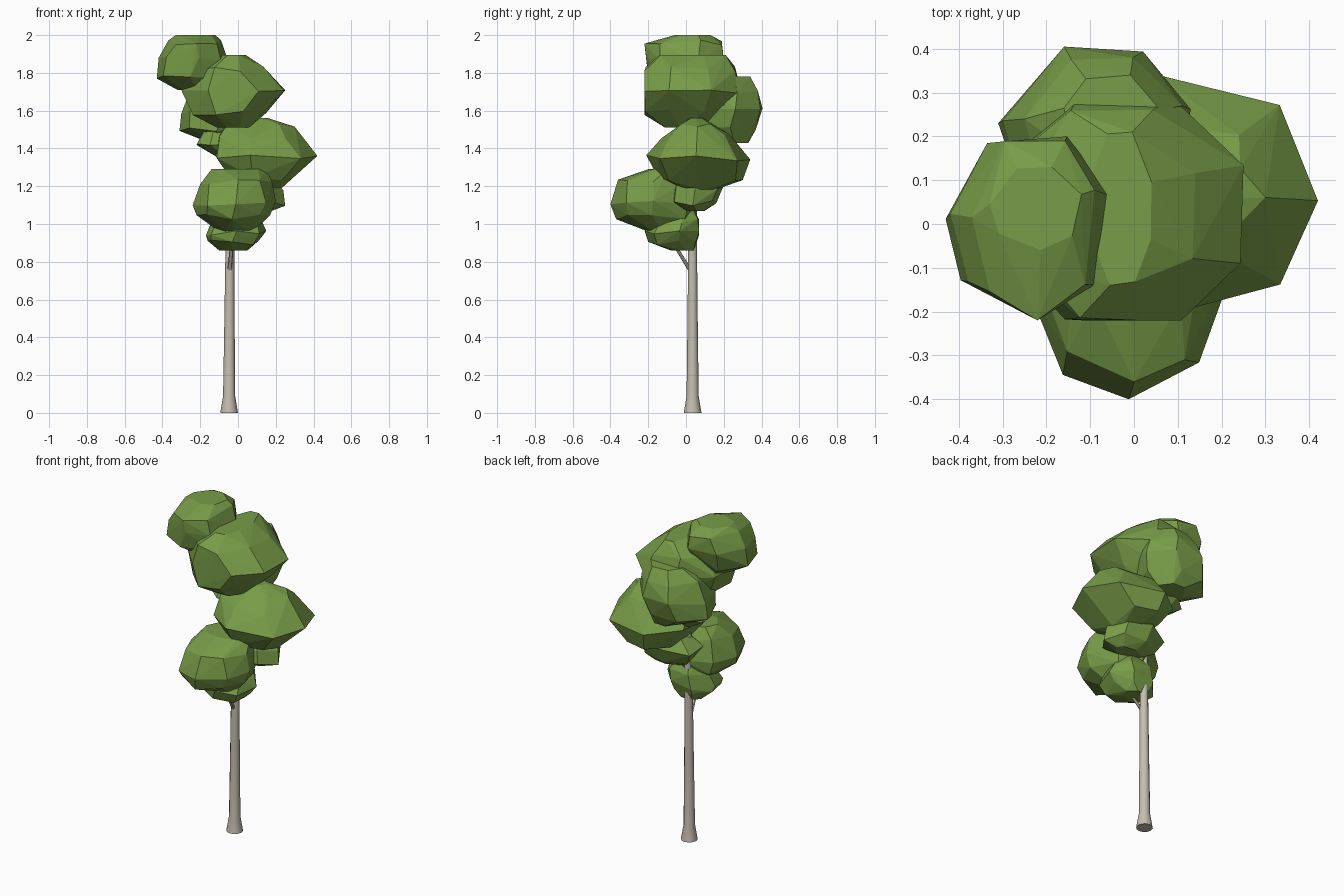
import bpy
import bmesh
import math
import random

cube = bpy.data.objects.get("Cube")
if cube:
    bpy.data.objects.remove(cube, do_unlink=True)


def material(name, rgb):
    m = bpy.data.materials.new(name)
    m.use_nodes = True
    m.diffuse_color = (*rgb, 1)
    m.node_tree.nodes["Principled BSDF"].inputs["Base Color"].default_value = (*rgb, 1)
    return m


leaf = material("leaf green", (0.19, 0.335, 0.065))
bark = material("pale bark", (0.56, 0.51, 0.43))


def make_object(name, bm, mat):
    mesh = bpy.data.meshes.new(name)
    bm.to_mesh(mesh)
    bm.free()
    mesh.materials.append(mat)
    ob = bpy.data.objects.new(name, mesh)
    bpy.context.collection.objects.link(ob)
    return ob


def limb(name, stations, sides=12):
    """Closed tapered tube through (x, y, z, radius) stations."""
    bm = bmesh.new()
    rings = []
    for x, y, z, r in stations:
        angles = [2 * math.pi * i / sides for i in range(sides)]
        rings.append([bm.verts.new((x + r * math.cos(a), y + r * math.sin(a), z))
                      for a in angles])
    for low, high in zip(rings, rings[1:]):
        for i in range(sides):
            j = (i + 1) % sides
            bm.faces.new((low[i], low[j], high[j], high[i]))
    bm.faces.new(rings[0][::-1])
    bm.faces.new(rings[-1])
    ob = make_object(name, bm, bark)
    bpy.ops.object.select_all(action='DESELECT')
    ob.select_set(True)
    bpy.context.view_layer.objects.active = ob
    bpy.ops.object.shade_smooth_by_angle(angle=math.radians(40))


def fit(values, low, high):
    a, b = min(values), max(values)
    return [low + (v - a) / (b - a) * (high - low) for v in values]


def clump(name, seed, sides, phase, levels):
    """Faceted leaf mass: hull of rough rings, each (z, left, right, front, back)."""
    rng = random.Random(seed)
    bm = bmesh.new()
    for n, (z, x0, x1, y0, y1) in enumerate(levels):
        inner = 0 < n < len(levels) - 1
        angles = [2 * math.pi * (i + phase + rng.uniform(-0.12, 0.12)) / sides
                  for i in range(sides)]
        xs = fit([math.cos(a) for a in angles], x0, x1)
        ys = fit([math.sin(a) for a in angles], y0, y1)
        for x, y in zip(xs, ys):
            bm.verts.new((x, y, z + inner * rng.uniform(-0.015, 0.015)))
    result = bmesh.ops.convex_hull(bm, input=bm.verts)
    spare = {g for g in result["geom_interior"] + result["geom_unused"]
             if isinstance(g, bmesh.types.BMVert)}
    bmesh.ops.delete(bm, geom=list(spare), context='VERTS')
    bmesh.ops.recalc_face_normals(bm, faces=bm.faces)
    make_object(name, bm, leaf)


# Trunk with a flared foot, and branches into the crown
limb("trunk", [(-0.047, 0.035, 0, 0.047), (-0.047, 0.035, 0.09, 0.032),
               (-0.045, 0.035, 0.5, 0.027), (-0.043, 0.035, 0.9, 0.023),
               (-0.04, 0.04, 1.3, 0.019), (-0.04, 0.05, 1.7, 0.014)])
limb("lower_branch", [(-0.045, 0.025, 0.75, 0.012), (-0.03, -0.08, 0.92, 0.009)], 8)
limb("front_branch", [(-0.045, 0.03, 0.95, 0.012), (-0.02, -0.15, 1.12, 0.008)], 8)
limb("side_branch", [(-0.04, 0.04, 1.18, 0.012), (0.14, 0.06, 1.35, 0.008)], 8)
limb("top_branch", [(-0.04, 0.05, 1.55, 0.012), (-0.23, 0, 1.85, 0.008)], 8)

# Leaf masses from bottom to top
clump("lowest_foliage", 3, 7, 0.2, [
    (1.10, -0.09, 0.07, -0.10, 0.03), (1.02, -0.14, 0.13, -0.18, 0.07),
    (0.95, -0.17, 0.15, -0.22, 0.07), (0.90, -0.16, 0.11, -0.20, 0.06),
    (0.86, -0.10, 0.05, -0.08, 0.04)])
clump("front_foliage", 5, 8, 0, [
    (1.29, -0.14, 0.15, -0.20, 0.00), (1.22, -0.20, 0.18, -0.36, 0.05),
    (1.11, -0.24, 0.20, -0.40, 0.07), (1.04, -0.22, 0.17, -0.37, 0.05),
    (0.96, -0.10, 0.08, -0.20, -0.05)])
clump("middle_foliage", 8, 7, 0, [
    (1.28, -0.02, 0.15, 0.00, 0.15), (1.19, -0.12, 0.24, -0.08, 0.20),
    (1.11, -0.07, 0.25, -0.08, 0.16), (1.07, 0.00, 0.18, 0.00, 0.10)])
clump("left_foliage", 11, 7, 0, [
    (1.56, 0.06, 0.16, 0.02, 0.09), (1.53, -0.07, 0.30, -0.04, 0.15),
    (1.46, -0.10, 0.34, -0.13, 0.23), (1.35, -0.12, 0.42, -0.21, 0.34),
    (1.24, -0.03, 0.28, -0.15, 0.30), (1.18, 0.04, 0.22, 0.00, 0.15)])
clump("inner_foliage", 14, 7, 0, [
    (1.53, -0.16, -0.05, 0.05, 0.18), (1.43, -0.22, 0.00, 0.00, 0.22),
    (1.36, -0.12, -0.03, 0.06, 0.16)])
clump("back_foliage", 17, 7, 0.25, [
    (1.78, -0.16, 0.06, 0.12, 0.34), (1.70, -0.25, 0.11, 0.05, 0.38),
    (1.60, -0.30, 0.13, 0.00, 0.405), (1.50, -0.31, 0.10, 0.02, 0.37),
    (1.43, -0.15, 0.04, 0.12, 0.33)])
clump("upper_foliage", 21, 8, 0.5, [
    (1.895, -0.10, 0.04, -0.14, 0.21), (1.82, -0.24, 0.14, -0.22, 0.26),
    (1.70, -0.30, 0.25, -0.22, 0.29), (1.59, -0.24, 0.15, -0.22, 0.24),
    (1.51, -0.11, 0.06, -0.11, 0.15)])
clump("top_foliage", 24, 7, 0.3, [
    (2.00, -0.33, -0.12, -0.06, 0.13), (1.96, -0.37, -0.09, -0.22, 0.19),
    (1.87, -0.42, -0.05, -0.21, 0.20), (1.77, -0.43, -0.07, -0.20, 0.15),
    (1.71, -0.32, -0.12, -0.10, 0.10)])
